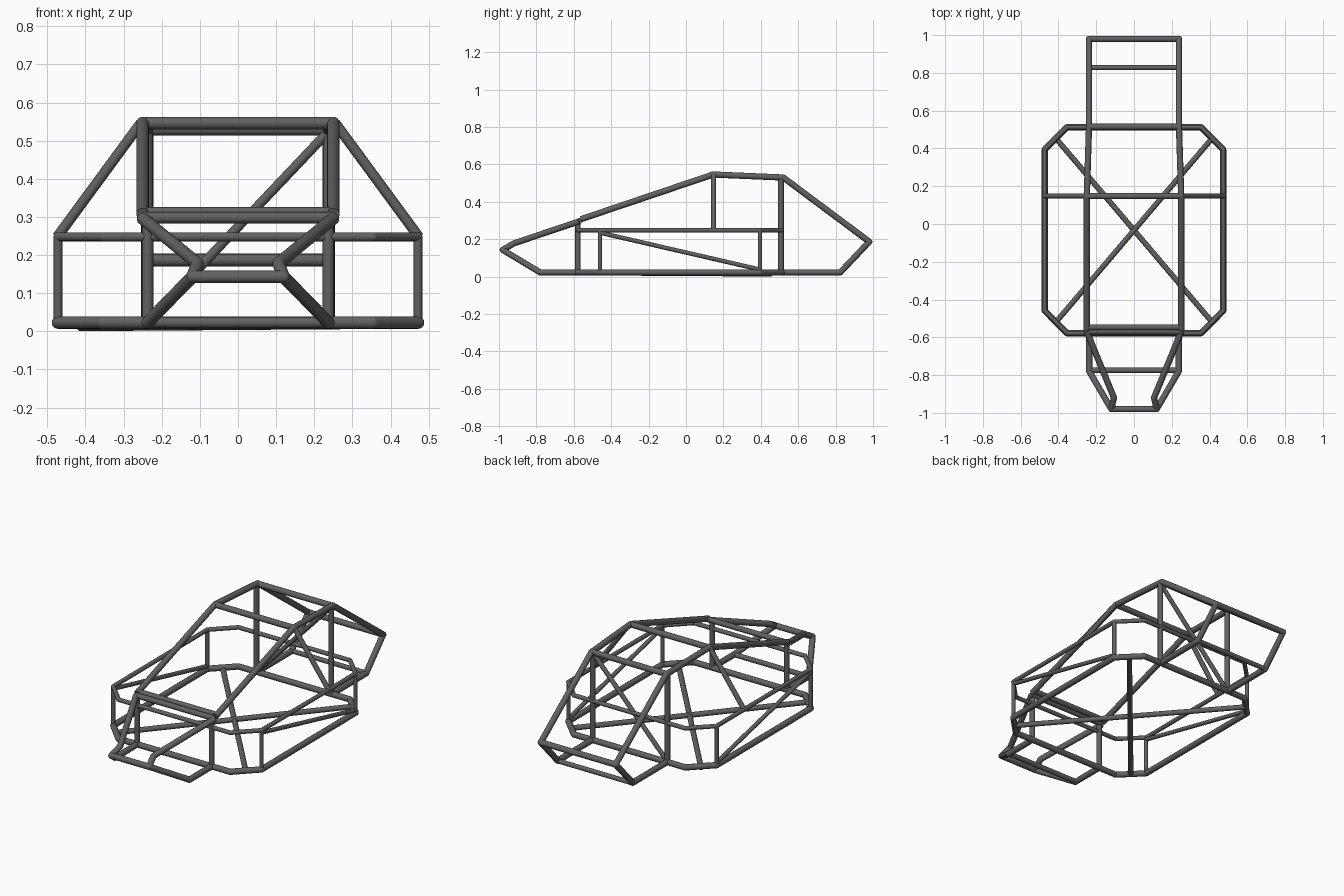
import bpy, bmesh
from mathutils import Vector

if "Cube" in bpy.data.objects:
    bpy.data.objects.remove(bpy.data.objects["Cube"])

R, T = 0.0165, 0.0118   # main and thin tube radii
LOW, MID = 0.023, 0.248 # floor and belt heights

steel = bpy.data.materials.new("dark_steel")
steel.diffuse_color = (0.12, 0.12, 0.12, 1)
steel.use_nodes = True
steel.node_tree.nodes["Principled BSDF"].inputs["Base Color"].default_value = steel.diffuse_color


def add_rod(bm, a, b, r):
    a, b = Vector(a), Vector(b)
    d = b - a
    res = bmesh.ops.create_cone(bm, cap_ends=True, segments=16, radius1=r, radius2=r, depth=d.length)
    q = Vector((0, 0, 1)).rotation_difference(d.normalized())
    for v in res['verts']:
        v.co = q @ v.co + (a + b) / 2


def add_ball(bm, p, r):
    res = bmesh.ops.create_uvsphere(bm, u_segments=16, v_segments=8, radius=r)
    bmesh.ops.translate(bm, verts=res['verts'], vec=Vector(p))


def tube(name, pts, r=R, closed=False, mirror=False):
    """Welded tube run through points, with rounded bends, optionally mirrored in x."""
    bm = bmesh.new()
    for s in ((1, -1) if mirror else (1,)):
        p = [(s * x, y, z) for x, y, z in pts]
        ends = p + [p[0]] if closed else p
        for a, b in zip(ends, ends[1:]):
            add_rod(bm, a, b, r)
        for q in (p if closed else p[1:-1]):
            add_ball(bm, q, r)
    me = bpy.data.meshes.new(name)
    bm.to_mesh(me)
    bm.free()
    me.materials.append(steel)
    ob = bpy.data.objects.new(name, me)
    bpy.context.collection.objects.link(ob)
    bpy.ops.object.select_all(action='DESELECT')
    ob.select_set(True)
    bpy.context.view_layer.objects.active = ob
    bpy.ops.object.shade_smooth_by_angle()
    return ob


def crossbar(name, x, y, z, r=R):
    return tube(name, [(-x, y, z), (x, y, z)], r)


def octagon(z):
    half = [(0.355, -0.578), (0.472, -0.46), (0.472, 0.395), (0.355, 0.512)]
    return [(x, y, z) for x, y in half] + [(-x, y, z) for x, y in reversed(half)]


# Floor and belt rings
tube("floor_ring", octagon(LOW), R, closed=True)
tube("belt_ring", octagon(MID), T, closed=True)

# Floor cross bracing, one tube passing slightly under the other
tube("floor_brace_a", [(0.413, 0.453, 0.021), (-0.413, -0.519, 0.021)], 0.0145)
tube("floor_brace_b", [(-0.413, 0.453, 0.0150), (0.413, -0.519, 0.021)], 0.0145)

# Side posts and side diagonals
tube("side_post_front", [(0.472, -0.46, LOW), (0.472, -0.46, MID)], 0.0112, mirror=True)
tube("side_post_rear", [(0.472, 0.395, LOW), (0.472, 0.395, MID)], 0.0112, mirror=True)
tube("side_diagonal", [(0.472, -0.46, 0.235), (0.472, 0.395, 0.038)], 0.0115, mirror=True)

# Nose: lower rails up to the tip, then back to the dash
tube("nose_rail", [(0.237, -0.578, LOW), (0.237, -0.78, LOW), (0.12, -0.98, 0.143),
                   (0.106, -0.92, 0.178), (0.25, -0.57, 0.296)], R, mirror=True)
crossbar("nose_tip_bar", 0.12, -0.98, 0.143)
crossbar("nose_lower_bar", 0.237, -0.775, LOW, 0.014)
crossbar("dash_front_bar", 0.25, -0.57, 0.298, 0.015)
crossbar("dash_rear_bar", 0.25, -0.547, 0.311, 0.015)
tube("dash_post", [(0.237, -0.578, LOW), (0.237, -0.578, 0.298)], 0.015, mirror=True)

# Cabin: windscreen pillar, roof and tail in one run per side
tube("cabin_rail", [(0.25, -0.562, 0.307), (0.25, 0.145, 0.546), (0.238, 0.52, 0.53),
                    (0.238, 0.98, 0.187), (0.238, 0.825, LOW), (0.238, 0.512, LOW)], R, mirror=True)
crossbar("roof_front_bar", 0.25, 0.148, 0.546)
crossbar("roof_rear_bar", 0.238, 0.515, 0.53)
tube("hoop_brace", [(0.255, 0.148, 0.546), (0.474, 0.148, MID)], 0.0135, mirror=True)
tube("rear_post", [(0.238, 0.508, LOW), (0.238, 0.508, 0.53)], 0.015, mirror=True)
tube("rear_diagonal", [(0.238, 0.508, 0.525), (-0.238, 0.508, LOW)], 0.0125)

# Tail bars
crossbar("tail_end_bar", 0.238, 0.98, 0.187)
crossbar("tail_lower_bar", 0.238, 0.828, LOW, 0.013)
